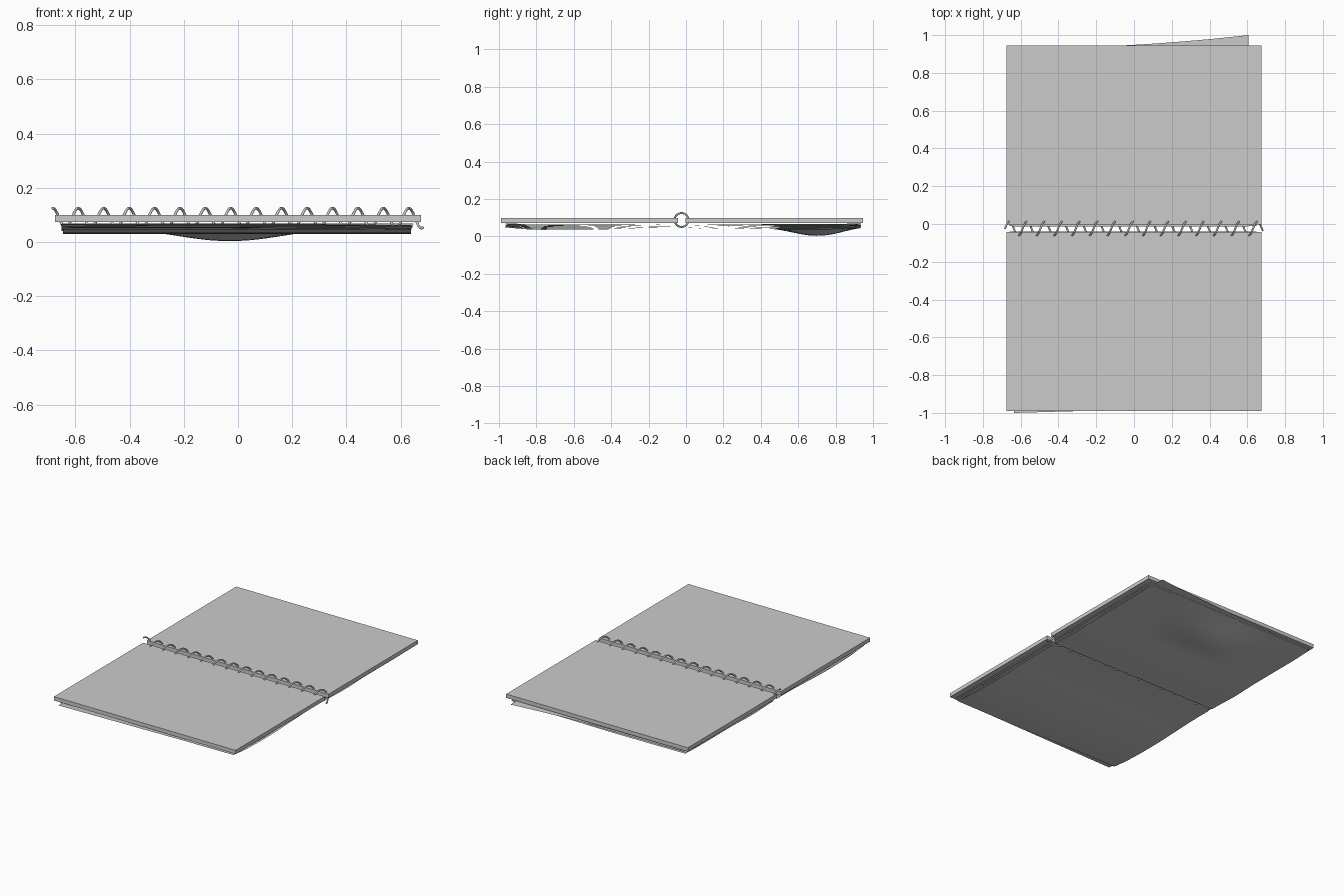
import bpy, math, random
from mathutils import Vector

if "Cube" in bpy.data.objects:
    bpy.data.objects.remove(bpy.data.objects["Cube"])

random.seed(4)


def mesh_object(name, verts, faces, smooth=True):
    me = bpy.data.meshes.new(name)
    me.from_pydata(verts, [], faces)
    me.polygons.foreach_set("use_smooth", [smooth] * len(faces))
    me.update()
    ob = bpy.data.objects.new(name, me)
    bpy.context.collection.objects.link(ob)
    return ob


def board(name, y0, y1):
    bpy.ops.mesh.primitive_cube_add(size=1, location=(0, (y0 + y1) / 2, 0.086))
    ob = bpy.context.object
    ob.name = name
    ob.scale = (1.35, y1 - y0, 0.026)
    bpy.ops.object.transform_apply(location=False, rotation=False, scale=True)


def bump(d):
    return 0.5 + 0.5 * math.cos(math.pi * min(1, abs(d)))


def sag(x, y):
    """Lowest level of the paper stack at a point."""
    if y > -0.02:
        z = 0.041 - 0.006 * bump((y - 0.22) / 0.22)
        z -= 0.038 * bump((x + 0.03) / 0.38) * bump((y - 0.7) / 0.27)
        z += 0.006 * max(0, (y - 0.8) / 0.15)
    else:
        z = 0.043 - 0.014 * bump((y + 0.62) / 0.5)
        z += 0.008 * max(0, (-y - 0.85) / 0.13)
    return z


def sheet(name, x0, x1, y_in, y_out, t, wave, n=24):
    """Thin wavy sheet; t = 0 under the cover, t = 1 at the bottom; y_out(u) is the outer edge."""
    verts, faces = [], []
    ph = random.uniform(0, 6.28)
    for j in range(n + 1):
        for i in range(n + 1):
            u, v = i / n, j / n
            x = x0 + (x1 - x0) * u
            y = y_in + (y_out(u) - y_in) * v
            z = 0.070 + (sag(x, y) - 0.070) * t
            z += wave * v * math.sin(5 * u + ph + 4 * v)
            verts.append((x, y, z))
    for j in range(n):
        for i in range(n):
            a = j * (n + 1) + i
            faces.append((a, a + 1, a + n + 2, a + n + 1))
    return mesh_object(name, verts, faces)


# Stiff covers
board("back_cover", -0.003, 0.945)
board("front_cover", -0.99, -0.043)

# Loose paper under each cover
N = 8
for k in range(N):
    t = k / (N - 1)
    w = 0.0 if k in (0, N - 1) else 0.0022
    x0 = -0.655 + 0.012 * t + random.uniform(-0.006, 0.006)
    x1 = 0.645 - 0.012 * t + random.uniform(-0.006, 0.006)
    e = random.uniform(-0.012, 0.006)
    sheet(f"back_page_{k}", x0, x1, -0.01, lambda u: 0.932 + e, t, w)
    sheet(f"front_page_{k}", x0, x1, -0.04, lambda u: -0.962 - e, t, w)

# Pages that have slipped past the covers
sheet("slipped_back_page", -0.64, 0.605, -0.012, lambda u: 0.93 + 0.07 * u * u, 0.1, 0)
sheet("slipped_front_page", -0.635, 0.625, -0.04, lambda u: -1.0 + 0.035 * u, 0.8, 0)

# Spiral wire binding
R, wire, pitch = 0.037, 0.005, 0.0938
x_start, x_end, steps, sides = -0.684, 0.682, 14 * 28, 8


def coil_point(x):
    a = math.tau * (x - 0.63) / pitch
    return Vector((x, -0.024 + R * math.sin(a), 0.088 + R * math.cos(a))), a


verts, faces = [], []
for s in range(steps + 1):
    p, a = coil_point(x_start + (x_end - x_start) * s / steps)
    out = Vector((0, math.sin(a), math.cos(a)))
    k = R * math.tau / pitch
    tan = Vector((1, k * math.cos(a), -k * math.sin(a))).normalized()
    side = tan.cross(out)
    for q in range(sides):
        b = math.tau * q / sides
        verts.append(p + wire * (math.cos(b) * out + math.sin(b) * side))
for s in range(steps):
    for q in range(sides):
        a, b = s * sides + q, s * sides + (q + 1) % sides
        faces.append((a, a + sides, b + sides, b))
faces.append(tuple(range(sides)))
faces.append(tuple(steps * sides + q for q in reversed(range(sides))))
mesh_object("spiral_wire", verts, faces)
